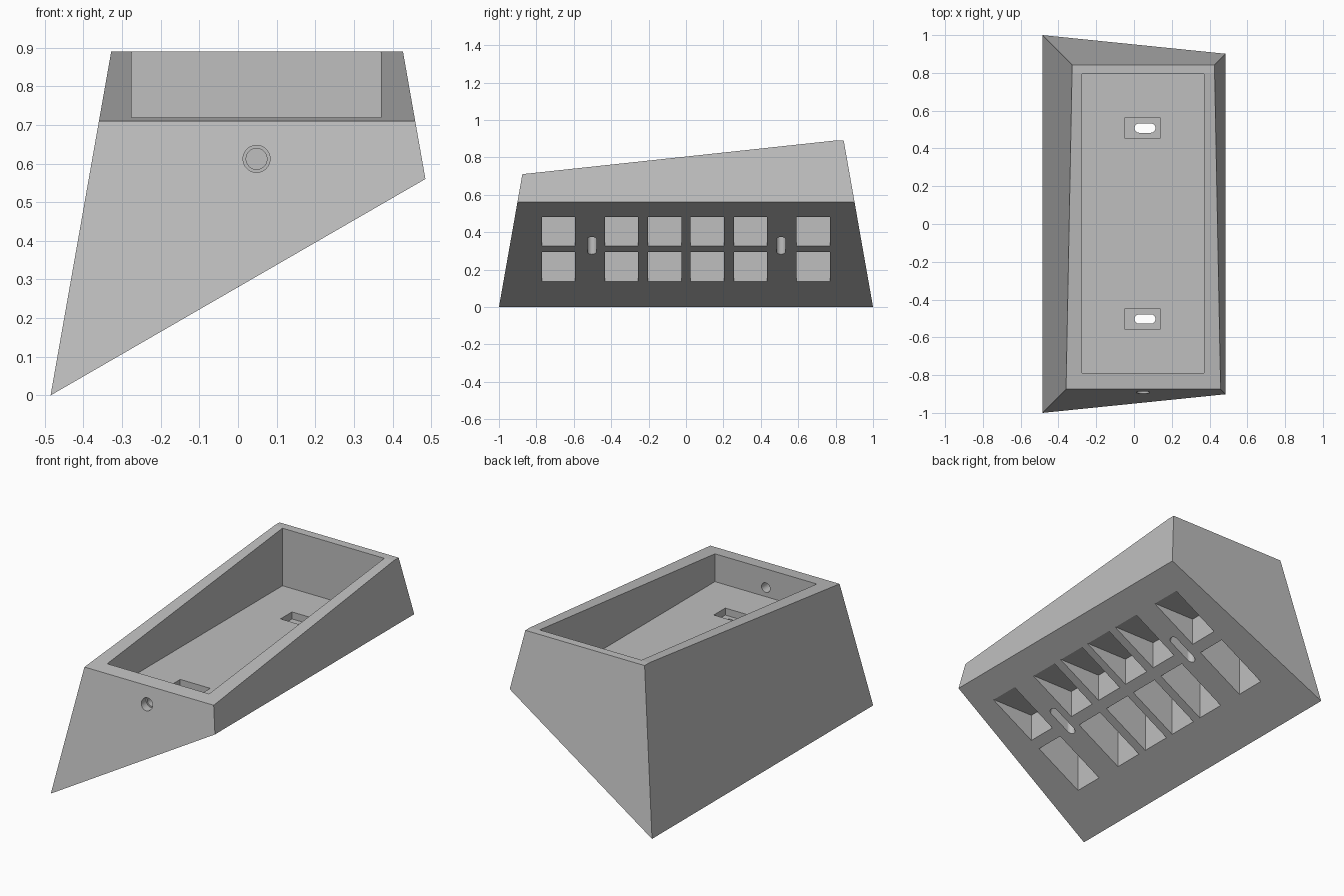
import bpy, bmesh
from math import tan, sin, cos, pi, radians

if "Cube" in bpy.data.objects:
    bpy.data.objects.remove(bpy.data.objects["Cube"], do_unlink=True)

grey = bpy.data.materials.new("plain grey")
grey.use_nodes = True
COLOUR = (0.52, 0.52, 0.52, 1)
grey.diffuse_color = COLOUR
grey.node_tree.nodes["Principled BSDF"].inputs["Base Color"].default_value = COLOUR


def hull(name, points):
    """Convex solid around the points, with flat regions merged."""
    bm = bmesh.new()
    for p in points:
        bm.verts.new(p)
    bmesh.ops.convex_hull(bm, input=bm.verts[:])
    bmesh.ops.dissolve_limit(bm, angle_limit=radians(1), verts=bm.verts[:], edges=bm.edges[:])
    bmesh.ops.recalc_face_normals(bm, faces=bm.faces[:])
    mesh = bpy.data.meshes.new(name)
    bm.to_mesh(mesh)
    bm.free()
    mesh.materials.append(grey)
    ob = bpy.data.objects.new(name, mesh)
    bpy.context.collection.objects.link(ob)
    return ob


def box(name, xs, ys, zs):
    return hull(name, [(x, y, z) for x in xs for y in ys for z in zs])


def ring(cx, cz, r, y, n=48):
    return [(cx + r * cos(2 * pi * i / n), y, cz + r * sin(2 * pi * i / n)) for i in range(n)]


def stadium(x0, x1, cy, r, z, n=48):
    """Slot outline running along x."""
    pts = []
    for i in range(n):
        a = 2 * pi * (i + 0.5) / n
        cx = x1 - r if cos(a) > 0 else x0 + r
        pts.append((cx + r * cos(a), cy + r * sin(a), z))
    return pts


# Wedge body: drafted walls, slanted underside, sloping rim
DRAFT = tan(radians(10))
HALF, SIDE_Z, FLOOR_Z, POCKET_Z = 0.485, 0.56, 0.56, 0.483


def left_x(z):
    return -HALF + DRAFT * z


def right_x(z):
    return HALF - DRAFT * (z - SIDE_Z)


corners = []
for x, z in ((-HALF, 0), (HALF, SIDE_Z)):
    corners += [(x, s * (1 - DRAFT * z), z) for s in (-1, 1)]
for y, z in ((-1 + DRAFT * 0.71, 0.71), (0.8, 0.89), (1 - DRAFT * 0.89, 0.89)):
    corners += [(left_x(z), y, z), (right_x(z), y, z)]
body = hull("wedge_housing", corners)

# Main tray opening
cutters = [box("tray_cut", (-0.275, 0.37), (-0.79, 0.795), (FLOOR_Z, 1.1))]

# Weight-saving pockets in the underside
columns = ((-0.77, -0.593), (-0.433, -0.257), (-0.203, -0.024),
           (0.024, 0.203), (0.257, 0.433), (0.59, 0.77))
for ys in columns:
    for xs in ((-0.25, 0.025), (0.08, 0.348)):
        cutters.append(box("pocket_cut", xs, ys, (-0.2, POCKET_Z)))

# Mounting slots with rectangular recesses in the tray floor
for cy in (-0.503, 0.508):
    cutters.append(box("recess_cut", (-0.05, 0.14), (cy - 0.052, cy + 0.052),
                       (FLOOR_Z - 0.04, FLOOR_Z + 0.1)))
    cutters.append(hull("slot_cut", stadium(0.003, 0.1, cy, 0.025, FLOOR_Z)
                        + stadium(0.003, 0.205, cy, 0.025, 0.25)))

# Stepped cable hole in the front wall
cutters.append(hull("hole_cut", ring(0.048, 0.612, 0.027, -1.1) + ring(0.048, 0.612, 0.027, -0.7)))
cutters.append(hull("counterbore_cut", ring(0.048, 0.612, 0.035, -1.1) + ring(0.048, 0.612, 0.035, -0.85)))

# Cut everything out of the body
for c in cutters:
    c.hide_render = True
    mod = body.modifiers.new(c.name, "BOOLEAN")
    mod.operation = "DIFFERENCE"
    mod.solver = "EXACT"
    mod.object = c
depsgraph = bpy.context.evaluated_depsgraph_get()
result = bpy.data.meshes.new_from_object(body.evaluated_get(depsgraph))
body.modifiers.clear()
body.data = result
for c in cutters:
    bpy.data.objects.remove(c, do_unlink=True)
for p in body.data.polygons:
    p.use_smooth = False
    p.material_index = 0
